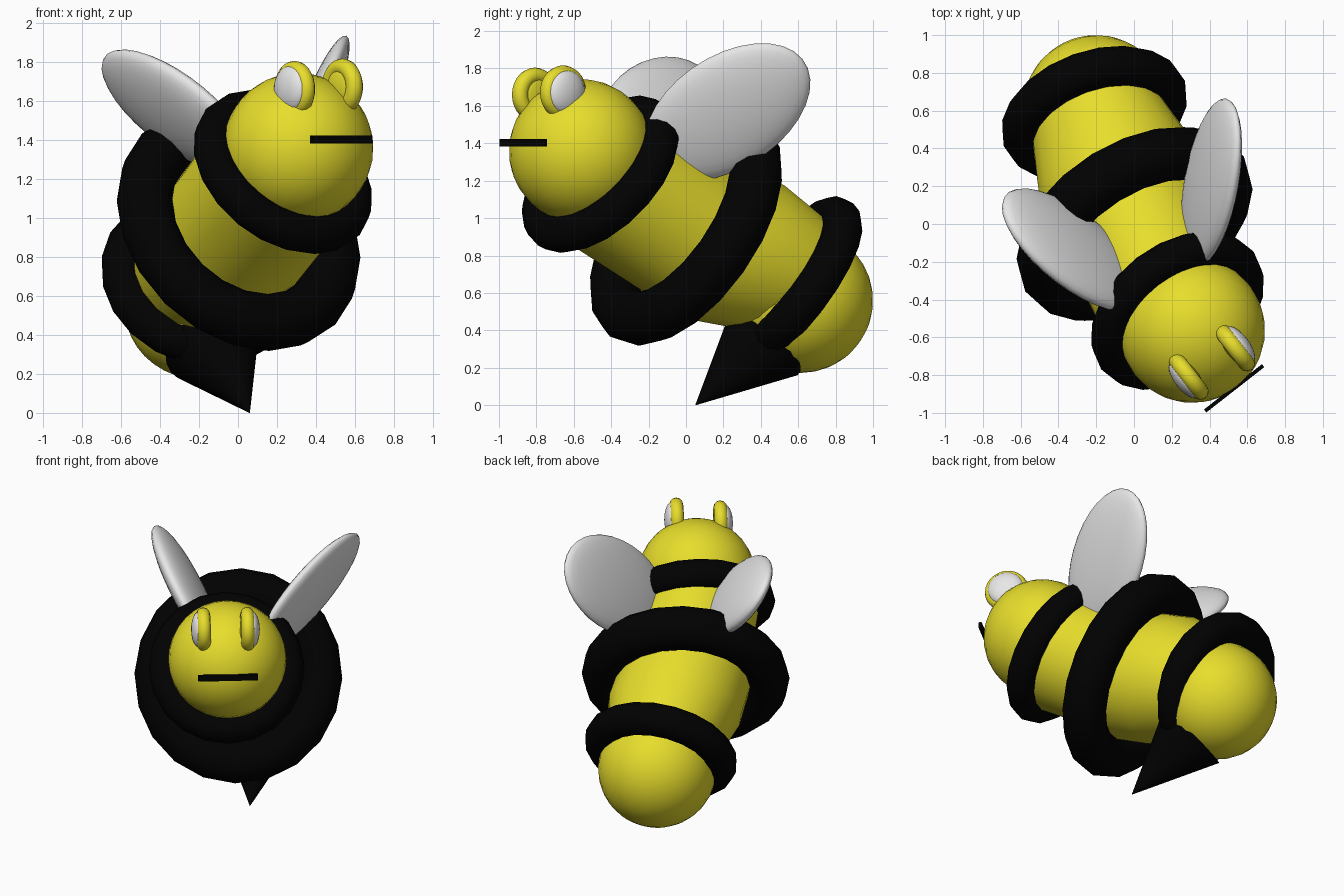
import bpy, bmesh, math
from mathutils import Vector, Matrix

cube = bpy.data.objects.get("Cube")
if cube:
    bpy.data.objects.remove(cube, do_unlink=True)


def material(name, rgb):
    m = bpy.data.materials.new(name)
    m.use_nodes = True
    m.diffuse_color = (*rgb, 1)
    bsdf = m.node_tree.nodes["Principled BSDF"]
    bsdf.inputs["Base Color"].default_value = (*rgb, 1)
    bsdf.inputs["Roughness"].default_value = 0.6
    return m


YELLOW = material("yellow", (0.8, 0.725, 0.025))
BLACK = material("black", (0.0003, 0.0003, 0.0003))
WHITE = material("wing white", (0.8, 0.8, 0.8))


def finish(obj, name, mat, angle=40):
    obj.name = name
    obj.data.materials.append(mat)
    bpy.ops.object.select_all(action="DESELECT")
    obj.select_set(True)
    bpy.context.view_layer.objects.active = obj
    bpy.ops.object.shade_smooth_by_angle(angle=math.radians(angle))
    return obj


def frame(center, z_axis, x_axis=(0, 0, 1)):
    """Matrix whose local z follows z_axis and local x leans to x_axis."""
    z = Vector(z_axis).normalized()
    x = Vector(x_axis)
    x = (x - z * x.dot(z)).normalized()
    rot = Matrix((x, z.cross(x), z)).transposed().to_4x4()
    return Matrix.Translation(center) @ rot


def ball(name, mat, matrix, size, segments=32):
    bpy.ops.mesh.primitive_uv_sphere_add(segments=segments, ring_count=segments // 2, radius=1)
    obj = bpy.context.object
    obj.data.transform(Matrix.Diagonal((*size, 1)))
    obj.matrix_world = matrix
    return finish(obj, name, mat, 180)


def ring(name, mat, center, axis, major, minor, segments=20, stretch=1):
    """Torus around axis, stretched along its upward direction."""
    bpy.ops.mesh.primitive_torus_add(major_radius=major, minor_radius=minor,
                                     major_segments=segments, minor_segments=12)
    obj = bpy.context.object
    obj.data.transform(Matrix.Diagonal((stretch, 1, 1, 1)))
    obj.matrix_world = frame(center, axis)
    return finish(obj, name, mat)


def tube(name, mat, stations, sides=20):
    """Loft circles given as (center, axis, radius)."""
    bm = bmesh.new()
    loops = []
    for center, axis, radius in stations:
        m = frame(center, axis)
        angles = [math.tau * i / sides for i in range(sides)]
        loops.append([bm.verts.new(m @ Vector((radius * math.cos(a), radius * math.sin(a), 0)))
                      for a in angles])
    for a, b in zip(loops, loops[1:]):
        for i in range(sides):
            j = (i + 1) % sides
            bm.faces.new((a[i], a[j], b[j], b[i]))
    bm.faces.new(loops[0])
    bm.faces.new(loops[-1])
    bmesh.ops.recalc_face_normals(bm, faces=bm.faces)
    mesh = bpy.data.meshes.new(name)
    bm.to_mesh(mesh)
    bm.free()
    obj = bpy.data.objects.new(name, mesh)
    bpy.context.collection.objects.link(obj)
    return finish(obj, name, mat)


# Body line: the three stripes and the directions they face
neck, neck_dir = Vector((0.23, -0.458, 1.235)), Vector((0.48, -0.62, 0.62))
waist, waist_dir = Vector((0.003, 0.0, 0.942)), Vector((0.45, -0.73, 0.52))
rear, rear_dir = Vector((-0.21, 0.585, 0.677)), Vector((0.28, -0.78, 0.56))

# Head, tail and the two body segments
ball("head", YELLOW, frame((0.308, -0.561, 1.357), neck_dir), (0.386,) * 3)
ball("tail", YELLOW, frame((-0.2, 0.612, 0.56), rear_dir), (0.388,) * 3)
tube("front_body", YELLOW, [(neck, neck_dir, 0.41), (waist, waist_dir, 0.405)])
tube("rear_body", YELLOW, [(waist, waist_dir, 0.44),
                           (waist.lerp(rear, 0.45), waist_dir + rear_dir, 0.44),
                           (rear, rear_dir, 0.35)])

# Black stripes
ring("neck_stripe", BLACK, neck, neck_dir, 0.41, 0.1)
ring("waist_stripe", BLACK, waist, waist_dir, 0.538, 0.142, stretch=1.04)
ring("rear_stripe", BLACK, rear, rear_dir, 0.402, 0.108)

# Stinger, curling forward below the tail
tip = Vector((0.06, 0.05, 0.0))
sting_dir = Vector((-0.35, 0.685, 0.635)).normalized()
tube("stinger", BLACK, [(tip, sting_dir, 0.001), (tip + sting_dir * 0.55, sting_dir, 0.255)], 24)

# Wings: flattened ellipsoids given by center, length direction, width direction and half sizes
for name, center, along, across, size in (
        ("left_wing", (0.41, 0.222, 1.567), (0.233, 0.79, 0.563), (0.27, -0.61, 0.74),
         (0.505, 0.314, 0.077)),
        ("right_wing", (-0.322, -0.137, 1.55), (-0.745, 0.485, 0.453), (0.03, 0.71, -0.7),
         (0.5, 0.3, 0.088))):
    normal = Vector(along).cross(Vector(across))
    ball(name, WHITE, frame(center, normal, along), size)

# Eyes: a yellow rim, a white outer lens and a yellow inner back
side = Vector((0.79, 0.61, 0))
for name, sign, center in (("left", 1, Vector((0.535, -0.657, 1.672))),
                           ("right", -1, Vector((0.29, -0.807, 1.66)))):
    out = side * sign
    ring(name + "_eye_rim", YELLOW, center, out, 0.101, 0.044, 28)
    ball(name + "_eye", WHITE, frame(center + out * 0.027, out), (0.12, 0.12, 0.054), 24)
    ball(name + "_eye_back", YELLOW, frame(center - out * 0.012, out), (0.105, 0.105, 0.038), 24)

# Mouth: a straight thin bar
bpy.ops.mesh.primitive_cube_add(size=1)
mouth = bpy.context.object
mouth.data.transform(Matrix.Diagonal((0.39, 0.02, 0.04, 1)))
mouth.matrix_world = Matrix.Translation((0.53, -0.87, 1.402)) @ Matrix.Rotation(math.radians(38), 4, "Z")
finish(mouth, "mouth", BLACK)
